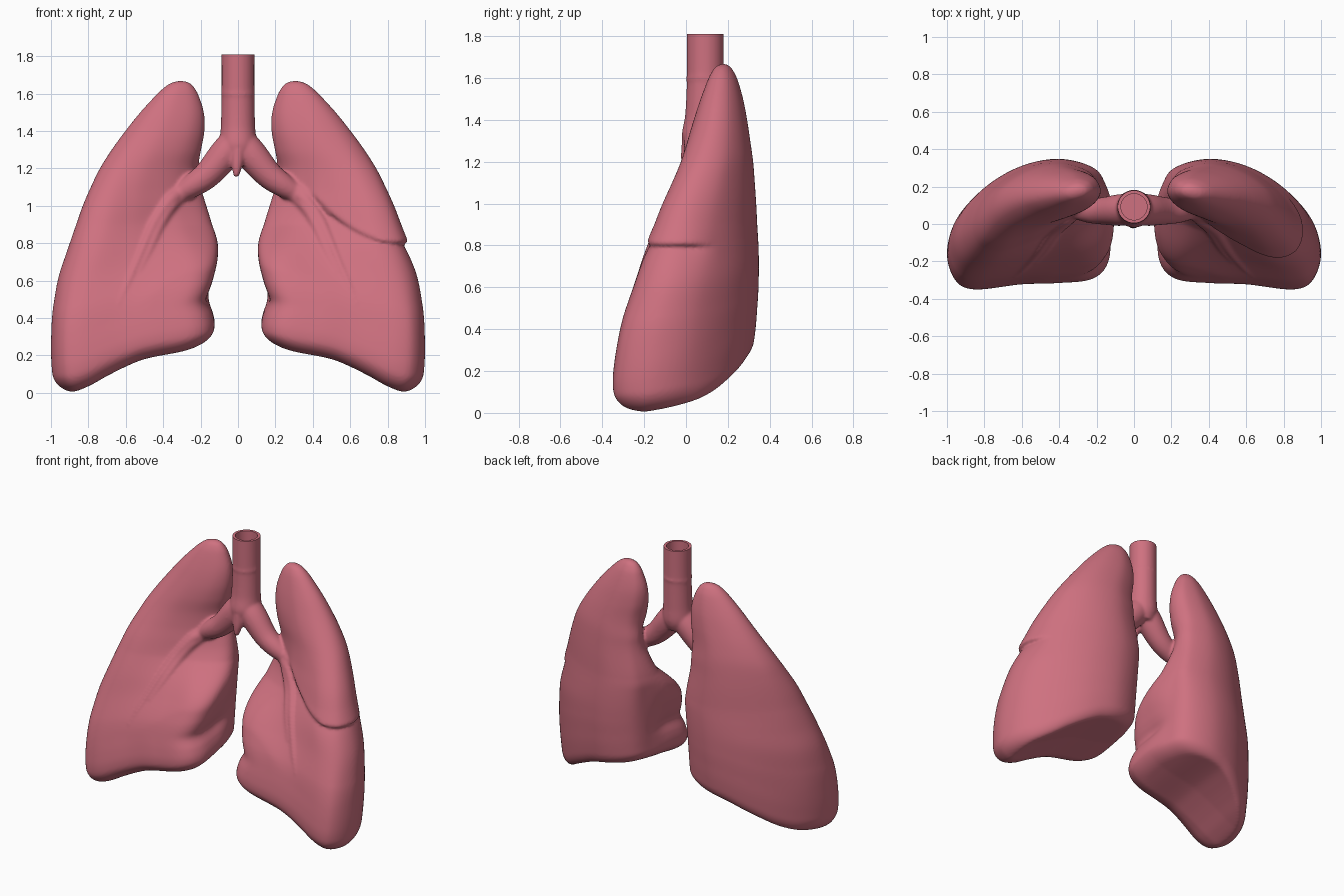
import bpy, bmesh, math
from mathutils import Vector
from mathutils.bvhtree import BVHTree

if "Cube" in bpy.data.objects:
    bpy.data.objects.remove(bpy.data.objects["Cube"])

flesh = bpy.data.materials.new("lung_pink")
flesh.diffuse_color = (0.62, 0.165, 0.215, 1)
flesh.use_nodes = True
flesh.node_tree.nodes["Principled BSDF"].inputs["Base Color"].default_value = flesh.diffuse_color

# Bounding box of the lung section by nominal height: z, x inner, x outer, y front, y back
LEVELS = [
    (0.00, .130, .982, -.340, .315), (0.13, .125, .996, -.350, .328), (0.22, .140, 1.00, -.343, .335),
    (0.32, .170, .998, -.328, .340), (0.40, .150, .994, -.312, .344), (0.46, .135, .987, -.296, .346),
    (0.61, .110, .960, -.245, .348), (0.75, .108, .915, -.200, .346), (0.90, .135, .865, -.145, .340),
    (1.00, .170, .830, -.110, .335), (1.10, .215, .787, -.070, .328), (1.20, .225, .738, -.030, .320),
    (1.30, .198, .675, .005, .306), (1.40, .180, .602, .038, .291), (1.50, .183, .522, .070, .272),
    (1.60, .215, .430, .108, .243), (1.64, .240, .385, .130, .222), (1.66, .265, .350, .150, .204),
    (1.67, .305, .305, .180, .180)]
# Section outlines inside the unit box: low, middle and apex of the lung
LOW = [(1, .28), (.95, .07), (.83, 0), (.55, .04), (.33, .05), (.12, .08), (.02, .20),
       (0, .42), (.02, .70), (.10, .91), (.31, 1), (.55, .94), (.77, .77), (.94, .53)]
HIGH = [(1, .28), (.95, .07), (.80, 0), (.60, .08), (.42, .20), (.20, .36), (.05, .50),
        (0, .64), (.03, .80), (.11, .92), (.32, 1), (.55, .95), (.77, .79), (.94, .55)]
ROUND = [(1, .42), (.96, .22), (.82, .06), (.60, 0), (.38, .05), (.18, .16), (.05, .33),
         (0, .52), (.03, .72), (.13, .89), (.36, 1), (.57, .97), (.78, .85), (.94, .65)]
FLOOR = [(.10, .27), (.20, .245), (.30, .22), (.50, .18), (.60, .14), (.70, .09), (.80, .035), (.90, 0), (1.1, 0)]
FISSURE = [(.30, 1.12), (.40, 1.05), (.50, .95), (.60, .88), (.70, .83), (.80, .80), (1.1, .80)]
N, TOP = 128, 1.67


def smooth(a, b, t):
    t = min(max((t - a) / (b - a), 0), 1)
    return t * t * (3 - 2 * t)


def hermite(table, t):
    """Smooth curve through rows of (t, values...)."""
    n = len(table)
    t = min(max(t, table[0][0]), table[-1][0])
    i = max(k for k in range(n - 1) if table[k][0] <= t)
    h = table[i + 1][0] - table[i][0]
    s = (t - table[i][0]) / h

    def slope(k, c):
        a, b = table[max(k - 1, 0)], table[min(k + 1, n - 1)]
        return (b[c] - a[c]) / (b[0] - a[0])
    return [(2*s**3 - 3*s*s + 1) * table[i][c] + (s**3 - 2*s*s + s) * h * slope(i, c)
            + (3*s*s - 2*s**3) * table[i + 1][c] + (s**3 - s*s) * h * slope(i + 1, c)
            for c in range(1, len(table[0]))]


def catmull(p, s):
    """Point on a closed spline, s from 0 to 1."""
    m = len(p)
    i = int(s * m)
    t = s * m - i
    a, b, c, d = (Vector(p[(i + k) % m]) for k in (-1, 0, 1, 2))
    return .5 * (2*b + (c - a)*t + (2*a - 5*b + 4*c - d)*t*t + (3*b - a - 3*c + d)*t**3)


OUTLINES = [[catmull(shape, i / N) for i in range(N)] for shape in (LOW, HIGH, ROUND)]


def section(nz):
    """Ring of points at one nominal height, with a rounded bottom rim."""
    x0, x1, y0, y1 = hermite(LEVELS, nz)
    r, inset = .1, 0
    if nz < r:
        inset = r * (1 - math.sqrt(max(0, 1 - (1 - nz / r) ** 2)))
    back_x = .135 + .055 * smooth(.8, 1.15, nz)      # the notch stays at the front
    back_x += (x0 - back_x) * smooth(1.15, 1.4, nz)
    w2 = smooth(.9, 1.45, nz)
    ring = []
    for a, b, c in zip(*OUTLINES):
        lag = .2 * (1 - smooth(.15, .5, a.x))        # fuller inner front lobe
        q = a.lerp(b, smooth(.35 + lag, .95 + lag / 2, nz)).lerp(c, w2)
        xi = x0 + (back_x - x0) * smooth(.45, .8, q.y) + inset
        ya, yb = y0 + inset, y1 - inset * .45
        ring.append(Vector((xi + q.x * (x1 - inset - xi), ya + q.y * (yb - ya), nz)))
    return ring


def lift(p):
    """Raise the lower lung onto its slanted, domed floor."""
    zb = max(hermite(FLOOR, p.x)[0], 0) + max(.2 * (min(p.y, 0) + .2), 0) + .12 * max(p.y, 0)
    return Vector((p.x, p.y, zb + p.z * (.9 - zb) / .9 if p.z < .9 else p.z))


def lobe_step(p, centre):
    """Overhang of the upper lobe along the fissure."""
    d = p.z - hermite(FISSURE, p.x)[0]
    w = smooth(.34, .44, p.x) * (1 - smooth(0, .16, p.y))
    if d > 0:
        off = .014 * math.sqrt(min(d / .025, 1)) * math.exp(-d / .2) - .022 * max(0, 1 - d / .008)
    else:
        off = -.022 * math.exp(d / .06)
    out = Vector((p.x - centre.x, p.y - centre.y, 0))
    return p + out.normalized() * off * w if out.length > 1e-4 else p


def finish(name, bm):
    bmesh.ops.recalc_face_normals(bm, faces=bm.faces)
    me = bpy.data.meshes.new(name)
    bm.to_mesh(me)
    me.materials.append(flesh)
    ob = bpy.data.objects.new(name, me)
    bpy.context.collection.objects.link(ob)
    return ob


def bridge(bm, rings):
    for a, b in zip(rings, rings[1:]):
        for i in range(len(a)):
            j = (i + 1) % len(a)
            bm.faces.new((a[i], a[j], b[j], b[i]))


def lung(bm, side, fissure):
    base = section(0)
    mid = sum(base, Vector()) / N
    loops = [[mid.lerp(p, k / 16) for p in base] for k in range(1, 16)]       # underside
    heights = [.1 * (1 - math.cos(k / 12 * math.pi / 2)) for k in range(12)]  # rim
    heights += [.1 + 1.53 * k / 210 for k in range(210)]
    heights += [TOP - .04 * (1 - k / 10) ** 2 for k in range(10)]             # apex
    loops += [section(h) for h in heights]
    rings = []
    for loop in loops:
        pts = [lift(p) for p in loop]
        c = sum(pts, Vector()) / N
        if fissure:
            pts = [lobe_step(p, c) for p in pts]
        rings.append([bm.verts.new((side * p.x, p.y, p.z)) for p in pts])
    bridge(bm, rings)
    for ring, p in ((rings[0], lift(mid)), (rings[-1], Vector((.305, .18, TOP)))):
        tip = bm.verts.new((side * p.x, p.y, p.z))
        for i in range(N):
            bm.faces.new((ring[i], ring[(i + 1) % N], tip))


def tube(bm, pts, sides=24):
    """Capped tube through (x, y, z, radius) points."""
    table = [(k, *p) for k, p in enumerate(pts)]
    steps = 8 * (len(pts) - 1)
    path = [hermite(table, k / 8) for k in range(steps + 1)]
    rings = []
    for k, p in enumerate(path):
        a, b = path[max(k - 1, 0)], path[min(k + 1, steps)]
        t = (Vector(b[:3]) - Vector(a[:3])).normalized()
        u = t.cross(Vector((0, 1, 0.01))).normalized()
        v = t.cross(u)
        rings.append([bm.verts.new(Vector(p[:3]) + p[3] * (u * math.cos(s) + v * math.sin(s)))
                      for s in (2 * math.pi * i / sides for i in range(sides))])
    bridge(bm, rings)
    bm.faces.new(rings[0])
    bm.faces.new(rings[-1])


# Both lungs
bm = bmesh.new()
lung(bm, -1, False)
lung(bm, 1, True)
bmesh.ops.recalc_face_normals(bm, faces=bm.faces)
tree = BVHTree.FromBMesh(bm)

# Small branches lying half sunk on the lung fronts: x, z, radius
BRANCHES = [[(.28, 1.09, .050), (.36, 1.03, .042), (.44, .92, .032), (.50, .79, .026), (.56, .65, .021), (.64, .47, .016)],
            [(.28, 1.08, .045), (.36, 1.00, .038), (.42, .89, .030), (.47, .77, .022), (.53, .64, .015)],
            [(.28, 1.11, .040), (.34, 1.08, .030), (.42, 1.035, .020), (.50, .955, .012)]]
for side in (-1, 1):
    for branch in BRANCHES if side > 0 else BRANCHES[:2]:
        table, pts, last = [(k, *p) for k, p in enumerate(branch)], [], len(branch) - 1
        for k in range(2 * last + 1):
            x, z, r = hermite(table, k / 2)
            hit = tree.ray_cast(Vector((side * x, -2, z)), Vector((0, 1, 0)))[0]
            y = (hit.y if hit else .05) + r * (.35 + .5 * (k / 2 / last) ** 3)
            y += (.07 - y) * max(0, 1 - k / 2)
            pts.append((side * x, y, z, r))
        tube(bm, pts, 20)

# Trachea and main bronchi
tube(bm, [(0, .092, 1.86, .088), (0, .092, 1.62, .088), (0, .092, 1.60, .092), (0, .092, 1.58, .088),
          (0, .088, 1.42, .092), (0, .08, 1.32, .10), (0, .07, 1.25, .08)], 48)
tube(bm, [(0, .02, 1.30, .04), (-.005, .005, 1.22, .03), (-.01, -.003, 1.155, .015)])
for side in (-1, 1):
    tube(bm, [(0, .08, 1.36, .08), (side * .07, .075, 1.275, .085), (side * .16, .07, 1.17, .074),
              (side * .24, .07, 1.11, .064), (side * .34, .08, 1.05, .045)])

# Fuse everything into one soft surface
body = finish("lungs_and_airway", bm)
m = body.modifiers.new("blend", 'REMESH')
m.mode, m.voxel_size, m.use_smooth_shade = 'VOXEL', .0095, True
m = body.modifiers.new("soften", 'SMOOTH')
m.factor, m.iterations = .5, 5

# Open bore of the trachea
bm = bmesh.new()
tube(bm, [(0, .092, 1.95, .07), (0, .092, 1.75, .07), (0, .092, 1.52, .07)], 48)
bore = finish("bore_cutter", bm)
bore.hide_render = True
m = body.modifiers.new("bore", 'BOOLEAN')
m.operation, m.object, m.solver = 'DIFFERENCE', bore, 'EXACT'
bpy.context.view_layer.objects.active = body
body.select_set(True)
for m in list(body.modifiers):
    bpy.ops.object.modifier_apply(modifier=m.name)
bpy.data.objects.remove(bore)

# Flat rim at the trachea top
bm = bmesh.new()
bm.from_mesh(body.data)
bmesh.ops.bisect_plane(bm, geom=bm.verts[:] + bm.edges[:] + bm.faces[:], plane_co=(0, 0, 1.81),
                       plane_no=(0, 0, 1), clear_outer=True)
bmesh.ops.bridge_loops(bm, edges=[e for e in bm.edges if e.is_boundary])
bmesh.ops.recalc_face_normals(bm, faces=bm.faces)
bm.to_mesh(body.data)
bpy.ops.object.shade_smooth_by_angle(angle=math.radians(50))
